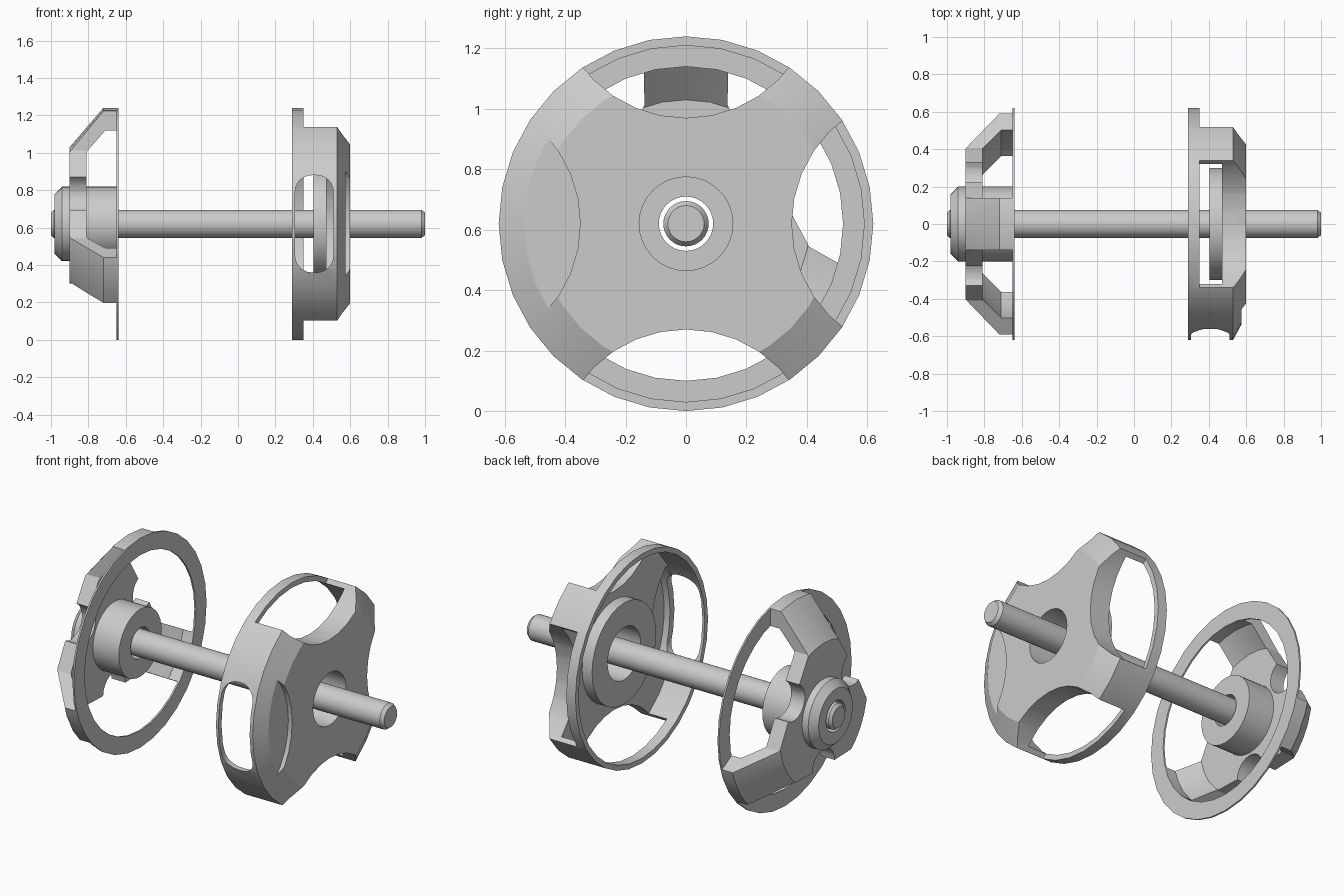
import bpy, bmesh, math
from mathutils import Vector

if "Cube" in bpy.data.objects:
    bpy.data.objects.remove(bpy.data.objects["Cube"])

CZ = 0.62      # height of the common axis
SIDES = 32


def finish(name, bm):
    bmesh.ops.recalc_face_normals(bm, faces=bm.faces)
    mesh = bpy.data.meshes.new(name)
    bm.to_mesh(mesh)
    bm.free()
    ob = bpy.data.objects.new(name, mesh)
    bpy.context.collection.objects.link(ob)
    return ob


def revolve(name, profile, closed=True):
    """Turn an (x, radius) profile around the long axis."""
    bm = bmesh.new()
    rings = []
    for x, r in profile:
        rings.append([bm.verts.new((x, r * math.sin(2 * math.pi * i / SIDES),
                                    CZ + r * math.cos(2 * math.pi * i / SIDES)))
                      for i in range(SIDES)])
    n = len(rings)
    for k in range(n if closed else n - 1):
        a, b = rings[k], rings[(k + 1) % n]
        for i in range(SIDES):
            j = (i + 1) % SIDES
            bm.faces.new((a[i], a[j], b[j], b[i]))
    if not closed:
        bm.faces.new(rings[0])
        bm.faces.new(rings[-1])
    return finish(name, bm)


def prism(name, points, offset):
    """Extrude a flat outline of 3D points."""
    bm = bmesh.new()
    a = [bm.verts.new(p) for p in points]
    b = [bm.verts.new(Vector(p) + Vector(offset)) for p in points]
    bm.faces.new(a)
    bm.faces.new(b)
    for i in range(len(a)):
        j = (i + 1) % len(a)
        bm.faces.new((a[i], a[j], b[j], b[i]))
    return finish(name, bm)


def axial(name, outline, angle, x0, x1):
    """Prism along x from a (radial, sideways) outline turned to an angle."""
    c, s = math.cos(angle), math.sin(angle)
    pts = [(x0, u * c - v * s, CZ + u * s + v * c) for u, v in outline]
    return prism(name, pts, (x1 - x0, 0, 0))


def cut(ob, cutter):
    cutter.hide_render = True
    mod = ob.modifiers.new("cut", 'BOOLEAN')
    mod.operation = 'DIFFERENCE'
    mod.solver = 'EXACT'
    mod.object = cutter
    bpy.context.view_layer.objects.active = ob
    bpy.ops.object.modifier_apply(modifier=mod.name)
    bpy.data.objects.remove(cutter)


def smooth(ob):
    bpy.ops.object.select_all(action='DESELECT')
    ob.select_set(True)
    bpy.context.view_layer.objects.active = ob
    bpy.ops.object.shade_smooth_by_angle(angle=math.radians(28))


# Rod
rod = revolve("rod", [(-1, .06), (-.985, .075), (.98, .075), (1, .06)], closed=False)

# Left half: collar, hub and three-armed shell with a thin rim
left = revolve("left_shell", [
    (-.98, .09), (-.98, .16), (-.94, .20), (-.90, .20), (-.90, .41), (-.72, .62),
    (-.64, .62), (-.64, .52), (-.71, .52), (-.81, .41), (-.81, .20), (-.64, .20),
    (-.64, .09)])
side = [(.315, .27), (.423, .453), (.56, .68), (.9, .68)]
notch = [(.32 - .104 * math.cos(t), .104 * math.sin(t))
         for t in (math.radians(-90 + 18 * i) for i in range(11))]
outline = notch + side + [(u, -v) for u, v in reversed(side)]
for deg in (30, 150, 270):
    cut(left, axial("arm_gap", outline, math.radians(deg), -.95, -.65))

# Right half: dished shell with a back hub
right = revolve("right_shell", [
    (.29, .62), (.53, .62), (.60, .49), (.60, .155), (.405, .155), (.405, .30),
    (.47, .30), (.47, .59), (.29, .59)])
U, R = .783, .433
scoop = [(U + R * math.cos(2 * math.pi * i / 32), R * math.sin(2 * math.pi * i / 32))
         for i in range(32)]
for deg in (0, 90, 270):
    cut(right, axial("scoop", scoop, math.radians(deg), .35, .75))

# Closed grip side: shallow front recess, hollow behind, rounded slot in the wall
cut(right, axial("recess", scoop, math.pi, .575, .75))
rin = .578
u = (rin ** 2 + U ** 2 - R ** 2) / (2 * U)
v = math.sqrt(rin ** 2 - u ** 2)
a_in, a_out = math.atan2(v, U - u), math.atan2(v, u)
steps = [-1 + i / 5 for i in range(11)]
lens = [(U - R * math.cos(a_in * t), R * math.sin(a_in * t)) for t in steps]
lens += [(rin * math.cos(a_out * t), -rin * math.sin(a_out * t)) for t in steps[1:-1]]
cut(right, axial("pocket", lens, math.pi, .42, .548))
slot = []
for k, (sx, sz) in enumerate(((1, 1), (-1, 1), (-1, -1), (1, -1))):
    for i in range(7):
        t = math.radians(90 * k + 15 * i)
        slot.append((.4075 + sx * .0125 + .09 * math.cos(t), -.75,
                     CZ + sz * .17 + .09 * math.sin(t)))
cut(right, prism("slot", slot, (0, .29, 0)))

for ob in (rod, left, right):
    smooth(ob)
